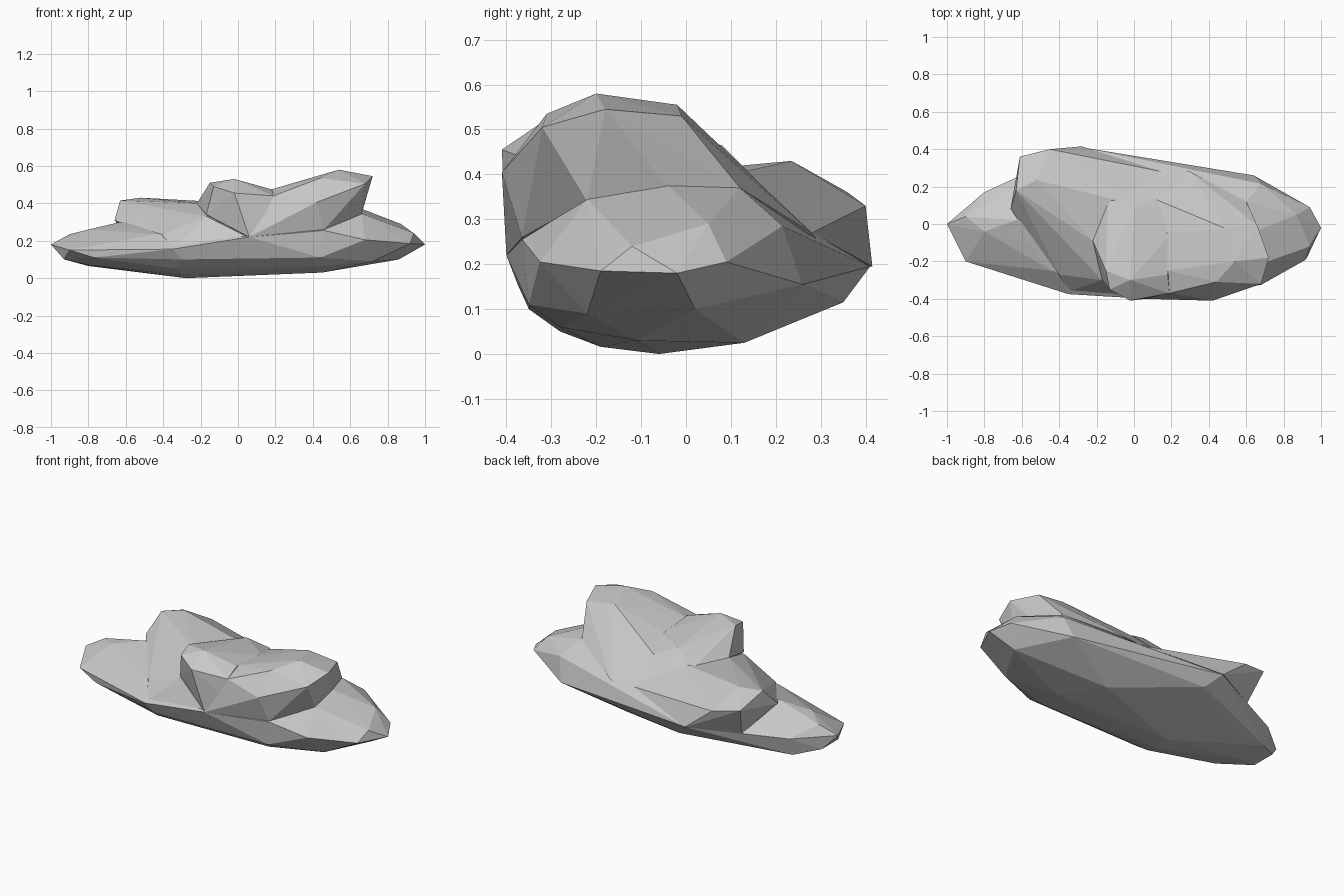
import bpy
import bmesh

# Remove the default object
default_cube = bpy.data.objects.get("Cube")
if default_cube:
    bpy.data.objects.remove(default_cube, do_unlink=True)

# Single stone colour
stone = bpy.data.materials.new("light_grey_stone")
stone.use_nodes = True
stone_colour = (.58, .58, .58, 1)
stone.diffuse_color = stone_colour
shader = next(node for node in stone.node_tree.nodes if node.type == "BSDF_PRINCIPLED")
shader.inputs["Base Color"].default_value = stone_colour


def faceted_stone(name, corners):
    """Wrap a handful of corner points in a flat-shaded convex chunk."""
    mesh = bpy.data.meshes.new(name)
    bm = bmesh.new()
    for corner in corners:
        bm.verts.new(corner)
    bmesh.ops.convex_hull(bm, input=list(bm.verts))
    loose = [vert for vert in bm.verts if not vert.link_faces]
    bmesh.ops.delete(bm, geom=loose, context="VERTS")
    bmesh.ops.recalc_face_normals(bm, faces=list(bm.faces))
    bm.to_mesh(mesh)
    bm.free()
    mesh.materials.append(stone)
    chunk = bpy.data.objects.new(name, mesh)
    bpy.context.scene.collection.objects.link(chunk)
    return chunk


# Long flat slab that carries everything
rock = faceted_stone("rock", [
    # underside
    (-.28, -.06, 0), (.45, -.11, .03), (.3, .13, .025), (-.3, -.19, .016),
    (-.8, -.06, .07), (-.33, -.28, .05), (.4, -.28, .06), (.86, .02, .1),
    (.72, -.22, .09), (-.2, .35, .115), (.64, .26, .155), (-.93, -.1, .1),
    (-.8, .14, .065), (-.93, .05, .1), (-.3, -.35, .1),
    # rim, running round from the left tip
    (-1, 0, .18), (-.9, -.2, .15), (-.77, -.235, .11), (-.35, -.375, .155),
    (.06, -.4, .22), (.44, -.35, .11), (.68, -.325, .205), (.92, -.19, .185),
    (1, -.02, .18), (.94, .09, .205), (.68, .215, .285), (0, .32, .2),
    (-.28, .41, .195), (-.8, .17, .17),
    # upper shoulders
    (.94, -.12, .24), (.87, .05, .29), (.66, -.22, .345), (.65, -.04, .375),
    (.6, .12, .37), (.46, -.365, .255), (-.9, .04, .235), (-.8, -.04, .26),
    (-.63, .02, .3), (-.55, -.12, .265), (-.44, -.25, .235),
])

# Rear lump with its leaning end wall
rear_lump = faceted_stone("rear_lump", [
    (-.63, .18, .415), (-.52, .235, .43), (-.66, .08, .31), (-.46, -.14, .265),
    (-.22, -.09, .4), (-.14, .13, .4), (-.61, .36, .36), (-.45, .4, .33),
    (-.28, .415, .195), (-.1, .345, .25), (-.56, .28, .18), (-.35, -.36, .16),
    (-.17, -.3, .33), (.02, .1, .4), (.15, .28, .27), (-.4, -.27, .235),
    (.05, -.39, .22),
])

# Front lump, its blunt nose overhanging the front rim
front_lump = faceted_stone("front_lump", [
    (-.15, -.25, .51), (-.02, -.3, .53), (-.13, -.35, .49), (-.02, -.41, .455),
    (.19, -.37, .44), (.18, -.27, .475), (-.17, -.3, .34), (.06, -.4, .22),
    (-.22, -.09, .4), (-.14, .13, .4), (0, .08, .465), (.2, -.05, .455),
    (.12, .13, .415), (0, .32, .22), (.3, -.36, .25),
])

# High lump whose end wall undercuts towards the slab
high_lump = faceted_stone("high_lump", [
    (.54, -.2, .58), (.44, -.31, .535), (.48, -.02, .555), (.72, -.18, .545),
    (.66, -.01, .53), (.68, -.32, .505), (.42, -.41, .405), (.19, -.37, .44),
    (.18, -.25, .475), (.18, -.05, .46), (.46, -.365, .26), (.66, -.22, .34),
    (.65, -.04, .37), (.6, .12, .37), (.06, -.4, .22), (.12, .13, .41),
    (.25, .17, .37), (.3, .28, .27), (0, .32, .22),
])

# Fuse the lumps into one closed stone
lumps = [rear_lump, front_lump, high_lump]
for lump in lumps:
    fuse = rock.modifiers.new("fuse_" + lump.name, "BOOLEAN")
    fuse.operation = "UNION"
    fuse.solver = "EXACT"
    fuse.object = lump
    lump.hide_render = True

bpy.context.view_layer.update()
depsgraph = bpy.context.evaluated_depsgraph_get()
fused_mesh = bpy.data.meshes.new_from_object(rock.evaluated_get(depsgraph))
rock.modifiers.clear()
rock.data = fused_mesh
for lump in lumps:
    bpy.data.objects.remove(lump, do_unlink=True)

# Keep every facet flat
for face in rock.data.polygons:
    face.use_smooth = False
